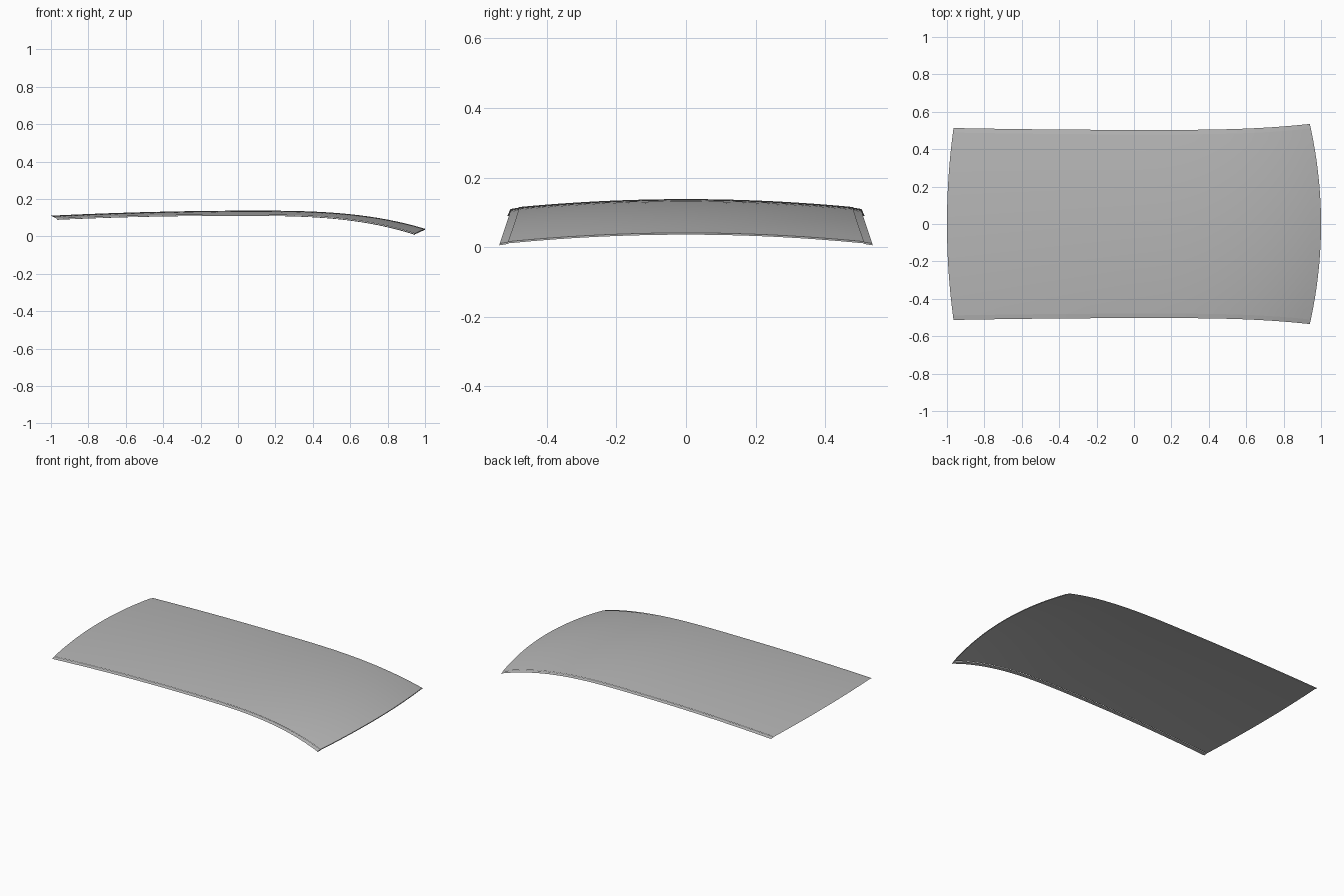
import bpy, bmesh, math

if "Cube" in bpy.data.objects:
    bpy.data.objects.remove(bpy.data.objects["Cube"])

NX, NY = 40, 24          # divisions along and across the panel
LIP = 0.024              # width of the side strips

grey = bpy.data.materials.new("mid_grey")
grey.diffuse_color = (0.47, 0.47, 0.47, 1)
grey.use_nodes = True
grey.node_tree.nodes["Principled BSDF"].inputs["Base Color"].default_value = grey.diffuse_color


def centre_z(x):
    d = x - 0.1
    return 0.1315 - 0.0223 * d * d - 0.079 * max(d / 0.9, 0) ** 3


def half_width(x):
    d = x - 0.1
    return 0.503 + (0.032 * (d / 0.9) ** 3 if d > 0 else 0.010 * (d / 1.1) ** 2)


def crown(x):
    return 0.0225 + (0.0025 * x if x > 0 else 0.006 * x)


def point(u, t, lip, sink):
    # u runs rear to front, t is -1..1 between creases, lip is 0..1 across a strip
    w = half_width(u)
    y = t * (w - LIP) + math.copysign(lip * LIP, t)
    bow = (y / w) ** 2
    x = u - bow * (0.06 * (1 + u) / 2 - 0.035 * (1 - u) / 2)
    z = centre_z(u) - crown(u) * t * t - 0.004 * lip - sink
    return x, y, z + 0.0065


def make_sheet(name, across, sink=0.0):
    bm = bmesh.new()
    rows = []
    for i in range(NX + 1):
        u = -1 + 2 * i / NX
        rows.append([bm.verts.new(point(u, t, lip, sink)) for t, lip in across])
    # Small turned-down flange along the front edge
    rows.append([bm.verts.new((v.co.x, v.co.y, v.co.z - 0.005)) for v in rows[-1]])
    for a, b in zip(rows, rows[1:]):
        for j in range(len(across) - 1):
            bm.faces.new((a[j], b[j], b[j + 1], a[j + 1]))
    mesh = bpy.data.meshes.new(name)
    bm.to_mesh(mesh)
    bm.free()
    mesh.materials.append(grey)
    ob = bpy.data.objects.new(name, mesh)
    bpy.context.collection.objects.link(ob)
    bpy.ops.object.select_all(action='DESELECT')
    bpy.context.view_layer.objects.active = ob
    ob.select_set(True)
    bpy.ops.object.shade_smooth_by_angle(angle=math.radians(30))


# Curved roof panel
make_sheet("roof_panel", [(-1 + 2 * j / NY, 0) for j in range(NY + 1)])

# Slightly sunken strips along both long edges
make_sheet("side_strip_right", [(-1, 1), (-1, 0.5), (-1, 0)], 0.0015)
make_sheet("side_strip_left", [(1, 0), (1, 0.5), (1, 1)], 0.0015)
